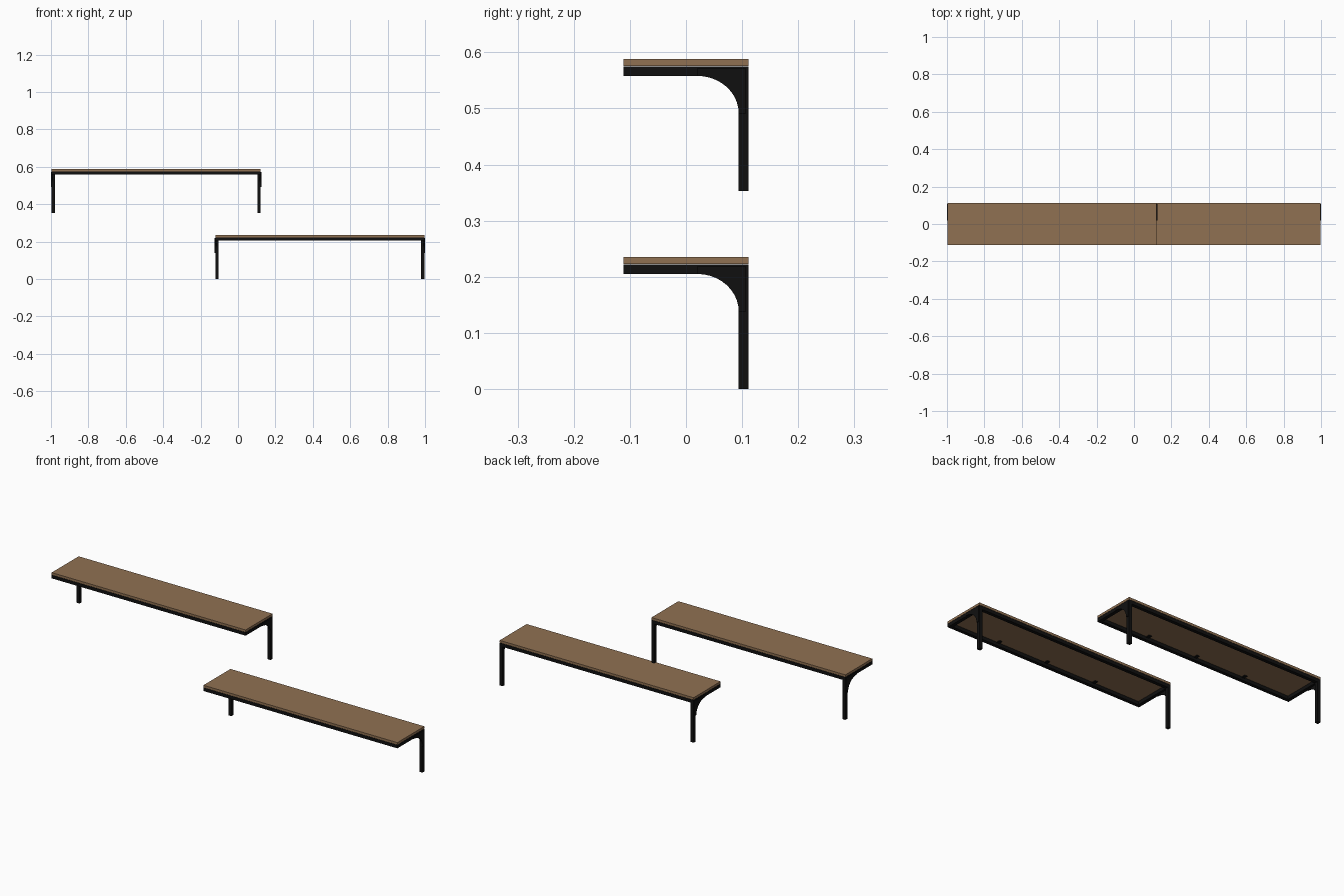
import bpy, bmesh, math
from mathutils import Vector

if "Cube" in bpy.data.objects:
    bpy.data.objects.remove(bpy.data.objects["Cube"], do_unlink=True)


def material(name, colour):
    m = bpy.data.materials.new(name)
    m.use_nodes = True
    m.diffuse_color = colour
    m.node_tree.nodes["Principled BSDF"].inputs["Base Color"].default_value = colour
    return m


WOOD = material("brown wood", (0.28, 0.165, 0.085, 1))
STEEL = material("black steel", (0.005, 0.005, 0.005, 1))


def finish(name, bm, mat):
    bmesh.ops.recalc_face_normals(bm, faces=bm.faces)
    mesh = bpy.data.meshes.new(name)
    bm.to_mesh(mesh)
    bm.free()
    mesh.materials.append(mat)
    ob = bpy.data.objects.new(name, mesh)
    bpy.context.collection.objects.link(ob)
    return ob


def box(name, low, high, mat):
    bm = bmesh.new()
    low, high = Vector(low), Vector(high)
    bmesh.ops.create_cube(bm, size=1)
    for v in bm.verts:
        v.co = (low + high) / 2 + v.co * (high - low)
    return finish(name, bm, mat)


def plate(name, outline, x0, x1, mat):
    """Extrude a (y, z) outline along x."""
    bm = bmesh.new()
    face = bm.faces.new([bm.verts.new((x0, y, z)) for y, z in outline])
    out = bmesh.ops.extrude_face_region(bm, geom=[face])
    moved = [g for g in out["geom"] if isinstance(g, bmesh.types.BMVert)]
    bmesh.ops.translate(bm, verts=moved, vec=(x1 - x0, 0, 0))
    return finish(name, bm, mat)


HALF, DEPTH, BAR = 0.559, 0.111, 0.017


def shelf(label, cx, base):
    top = base + 0.222     # top of the steel frame
    under = top - BAR
    # Wooden board
    box(label + "_board", (cx - HALF, -DEPTH, top + 0.001),
        (cx + HALF, DEPTH, top + 0.013), WOOD)
    # Long rails
    inner = HALF - BAR
    box(label + "_front_rail", (cx - inner, -DEPTH, under),
        (cx + inner, BAR - DEPTH, top), STEEL)
    box(label + "_back_rail", (cx - inner, DEPTH - BAR, under),
        (cx + inner, DEPTH, top), STEEL)
    # Fixing tabs that hold the board to the front rail
    for i in (-1, 0, 1):
        x = cx + i * HALF / 2
        box(label + "_tab", (x - 0.008, BAR - DEPTH, top - 0.004),
            (x + 0.008, 2.2 * BAR - DEPTH, top), STEEL)
    for side, word in ((-1, "right"), (1, "left")):
        outer = cx + side * HALF
        inside = outer - side * BAR
        lo, hi = sorted((outer, inside))
        # Side arm and leg
        box(f"{label}_{word}_arm", (lo, -DEPTH, under), (hi, DEPTH, top), STEEL)
        box(f"{label}_{word}_leg", (lo, DEPTH - BAR, base), (hi, DEPTH, under), STEEL)
        # Curved corner brace, slightly proud of the leg
        y0, y1, z0 = 0.02, DEPTH - BAR, under - 0.067
        steps = 10
        arc = [(y0 + (y1 - y0) * math.sin(t), z0 + (under - z0) * math.cos(t))
               for t in (math.pi / 2 * i / steps for i in range(steps + 1))]
        outline = arc + [(DEPTH - 0.004, z0), (DEPTH - 0.004, top - 0.004), (y0, top - 0.004)]
        plate(f"{label}_{word}_brace", outline, outer + side * 0.0035,
              outer - side * 0.006, STEEL)


shelf("upper_shelf", -0.4375, 0.353)
shelf("lower_shelf", 0.4375, 0.0)
